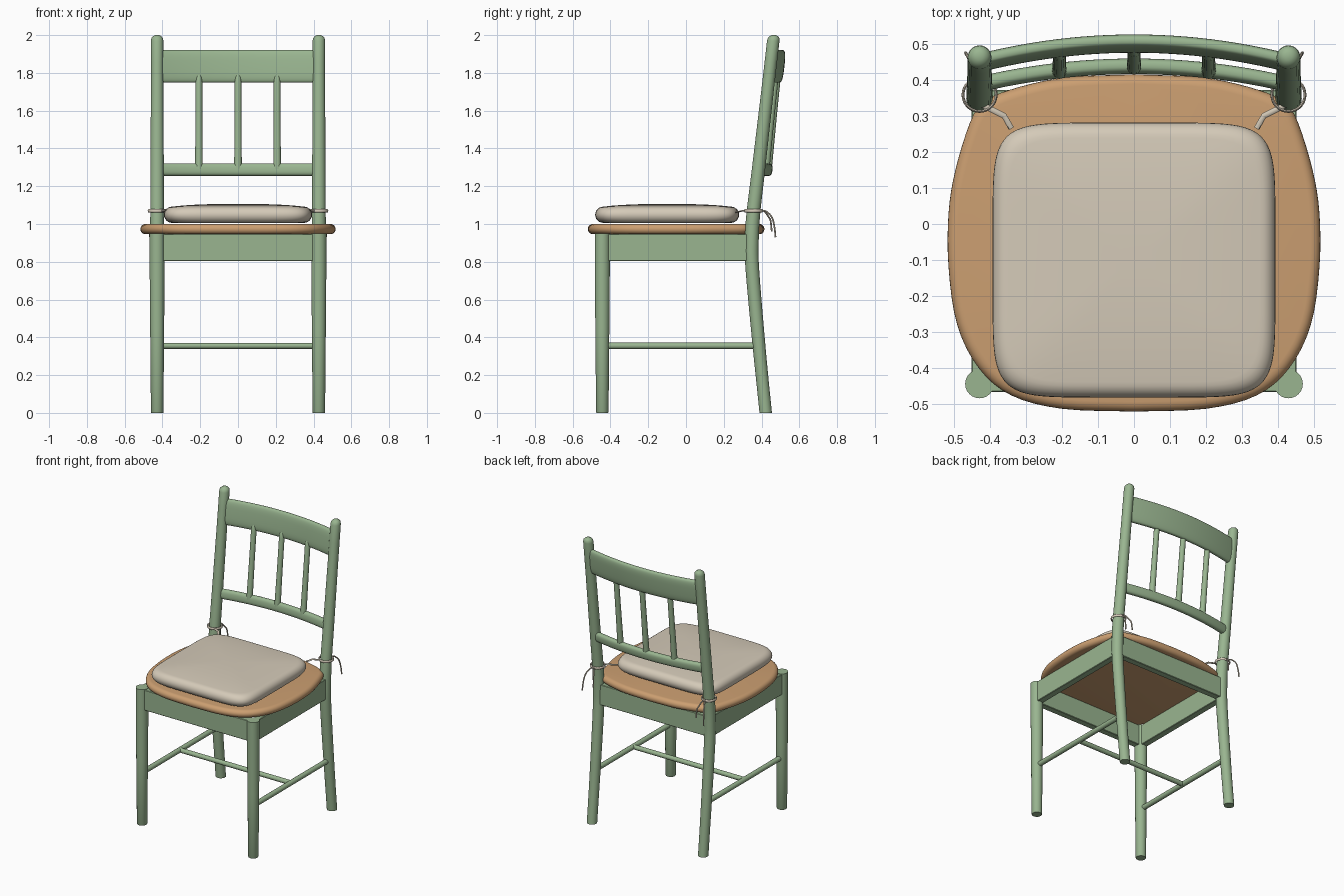
import bpy, bmesh, math
from mathutils import Vector

if "Cube" in bpy.data.objects:
    bpy.data.objects.remove(bpy.data.objects["Cube"])


def material(name, rgb):
    m = bpy.data.materials.new(name)
    m.diffuse_color = (*rgb, 1)
    m.use_nodes = True
    m.node_tree.nodes["Principled BSDF"].inputs["Base Color"].default_value = m.diffuse_color
    return m


GREEN = material("sage_green_paint", (0.32, 0.462, 0.28))
WOOD = material("warm_wood", (0.60, 0.345, 0.165))
CLOTH = material("cream_cloth", (0.66, 0.59, 0.48))


def finish(name, bm, mat, angle=40):
    bmesh.ops.recalc_face_normals(bm, faces=bm.faces)
    me = bpy.data.meshes.new(name)
    bm.to_mesh(me)
    bm.free()
    me.materials.append(mat)
    ob = bpy.data.objects.new(name, me)
    bpy.context.collection.objects.link(ob)
    bpy.ops.object.select_all(action='DESELECT')
    ob.select_set(True)
    bpy.context.view_layer.objects.active = ob
    bpy.ops.object.shade_smooth_by_angle(angle=math.radians(angle))
    return ob


def loft(name, rings, mat, closed=False):
    """Skin a list of equal-length rings, capping the ends unless closed."""
    bm = bmesh.new()
    vs = [[bm.verts.new(p) for p in r] for r in rings]
    n = len(vs[0])
    pairs = list(zip(vs, vs[1:])) + ([(vs[-1], vs[0])] if closed else [])
    for a, b in pairs:
        for i in range(n):
            j = (i + 1) % n
            bm.faces.new((a[i], a[j], b[j], b[i]))
    if not closed:
        bm.faces.new(vs[0])
        bm.faces.new(vs[-1])
    return finish(name, bm, mat)


def smooth_path(pts, steps=6):
    """Catmull-Rom curve through open points."""
    p = [Vector(q) for q in pts]
    p = [2 * p[0] - p[1]] + p + [2 * p[-1] - p[-2]]
    out = []
    for a, b, c, d in zip(p, p[1:], p[2:], p[3:]):
        for k in range(steps):
            t = k / steps
            out.append(0.5 * (2 * b + (c - a) * t + (2 * a - 5 * b + 4 * c - d) * t * t
                              + (3 * b - a - 3 * c + d) * t ** 3))
    return out + [p[-2]]


def oval(a, b, n, power=2):
    """Superellipse section."""
    out = []
    for i in range(n):
        t = 2 * math.pi * i / n
        c, s = math.cos(t), math.sin(t)
        out.append((a * math.copysign(abs(c) ** (2 / power), c),
                    b * math.copysign(abs(s) ** (2 / power), s)))
    return out


def sweep(name, pts, sizes, mat, up=(0, 0, 1), axis=None, n=20, power=2, closed=False):
    """Sweep oval sections along a path; axis fixes the section normal."""
    pts = [Vector(p) for p in pts]
    if not isinstance(sizes, list):
        sizes = [sizes] * len(pts)
    rings = []
    for i, p in enumerate(pts):
        if closed:
            t = pts[(i + 1) % len(pts)] - pts[i - 1]
        else:
            t = pts[min(i + 1, len(pts) - 1)] - pts[max(i - 1, 0)]
        t = Vector(axis) if axis else t.normalized()
        u = Vector(up).cross(t).normalized()
        v = t.cross(u)
        a, b = sizes[i] if isinstance(sizes[i], tuple) else (sizes[i], sizes[i])
        rings.append([p + u * x + v * y for x, y in oval(a, b, n, power)])
    return loft(name, rings, mat, closed)


def box(name, center, size):
    bm = bmesh.new()
    bmesh.ops.create_cube(bm, size=1)
    for v in bm.verts:
        v.co = Vector([c + s * q for c, s, q in zip(center, size, v.co)])
    bmesh.ops.bevel(bm, geom=bm.edges[:], offset=0.003, segments=1, affect='EDGES')
    return finish(name, bm, GREEN, 30)


def slab(name, outline, center, half, layers, mat):
    """Stack scaled copies of an outline; layers are (inset, z)."""
    cx, cy = center
    rings = []
    for inset, z in layers:
        sx, sy = 1 - inset / half[0], 1 - inset / half[1]
        rings.append([(cx + (x - cx) * sx, cy + (y - cy) * sy, z) for x, y in outline])
    return loft(name, rings, mat)


# Seat with rounded edge
side = [(0, .415, 0), (.2, .405, 0), (.35, .37, 0), (.42, .335, 0), (.455, .28, 0),
        (.495, .15, 0), (.514, .03, 0), (.514, -.12, 0), (.49, -.28, 0),
        (.43, -.40, 0), (.34, -.475, 0), (.2, -.512, 0), (0, -.52, 0)]
half = [(p.x, p.y) for p in smooth_path(side, 4)]
outline = half + [(-x, y) for x, y in half[-2:0:-1]]
R = 0.027
edge = [(R - R * math.cos(a), 0.973 + R * math.sin(a))
        for a in [math.radians(d) for d in range(-90, 91, 18)]]
slab("seat", outline, (0, -.05), (.515, .47), edge, WOOD)

# Seat cushion, puffed on top
pad = [(x, y - .10) for x, y in oval(.392, .381, 96, 6.5)]
R = 0.043
edge = [(R - R * math.cos(a), 1.049 + R * math.sin(a))
        for a in [math.radians(d) for d in range(-90, 91, 15)]]
edge += [(.10, 1.098), (.18, 1.103), (.27, 1.106), (.34, 1.107)]
slab("cushion", pad, (0, -.10), (.392, .381), edge, CLOTH)

# Legs, aprons, side stretchers and ties, mirrored left to right
back_line = smooth_path([(0, .422, 0), (0, .387, .35), (0, .352, .75), (0, .348, .9),
                         (0, .356, 1.05), (0, .385, 1.3), (0, .462, 1.97)], 6)
for tag, s in (("left", -1), ("right", 1)):
    x = s * .428
    sweep("front_leg_" + tag, [(x, -.443, 0), (x, -.443, .004), (x, -.443, .45), (x, -.443, .80), (x, -.443, .95)],
          [.031, .033, .037, .040, .040], GREEN, up=(0, 1, 0), axis=(0, 0, 1), n=24)

    pts = [(x, p.y, p.z) for p in back_line]
    radii = [.033 + .004 * max(0, 1 - abs(p.z - .95) / .8) for p in back_line]
    pts += [(x, .464, 1.985), (x, .465, 1.995), (x, .465, 2.0)]
    radii += [.030, .021, .010]
    sweep("back_post_" + tag, pts, radii, GREEN, up=(0, 1, 0), axis=(0, 0, 1), n=24)

    box("side_apron_" + tag, (x, -.045, .876), (.045, .78, .142))
    sweep("side_stretcher_" + tag, [(x, -.443, .355), (x, .386, .355)], .017, GREEN, n=16)

    # Cord looped round the post, strap to the cushion and two loose ends
    ring = [(x + .046 * math.cos(a), .358 + .046 * math.sin(a), 1.07)
            for a in [2 * math.pi * i / 28 for i in range(28)]]
    sweep("cushion_tie_loop_" + tag, ring, (.004, .009), CLOTH, n=8, closed=True)
    sweep("cushion_tie_strap_" + tag,
          [(s * .34, .265, 1.062), (s * .36, .30, 1.07), (s * .425, .332, 1.07)],
          (.008, .004), CLOTH, n=8)
    for k, (dx, dy, dz) in enumerate(((.035, 0, 0), (-.03, -.02, .03))):
        cord = smooth_path([(x, .40, 1.07), (x + s * dx * .4, .425 + dy * .4, 1.066),
                            (x + s * dx * .8, .455 + dy * .8, 1.035),
                            (x + s * dx, .468 + dy, .985 + dz),
                            (x + s * dx * 1.1, .474 + dy, .93 + dz)], 5)
        sweep(f"cushion_tie_end_{tag}_{k}", cord, .0045, CLOTH, up=(1, 0, 0), n=8)

# Front and back aprons, cross stretcher
box("front_apron", (0, -.443, .876), (.83, .045, .142))
box("back_apron", (0, .349, .876), (.83, .045, .142))
sweep("cross_stretcher", [(-.428, -.03, .355), (.428, -.03, .355)], .016, GREEN, n=16)


# Curved back rails, leaning with the posts
def rail(name, z, y_mid, y_end, size, power):
    pts = []
    for i in range(25):
        u = -1 + i / 12
        pts.append((.425 * u, y_mid + (y_end - y_mid) * u * u, z))
    sweep(name, pts, size, GREEN, up=(0, .113, 1), n=32, power=power)


rail("top_rail", 1.835, .500, .447, (.021, .087), 3.2)
rail("lower_rail", 1.288, .437, .388, (.021, .033), 2.6)

# Back spindles
for tag, x in (("left", -.207), ("middle", 0), ("right", .207)):
    dy = -.05 * (x / .425) ** 2
    low, high = Vector((x, .434 + dy, 1.29)), Vector((x, .486 + dy, 1.80))
    sizes = [.020, .020, .019, .018, .018, .016, .007]
    fr = [0, .1, .3, .6, .9, .95, 1]
    sweep("spindle_" + tag, [low.lerp(high, f) for f in fr], sizes, GREEN, up=(0, 1, 0), n=16)
